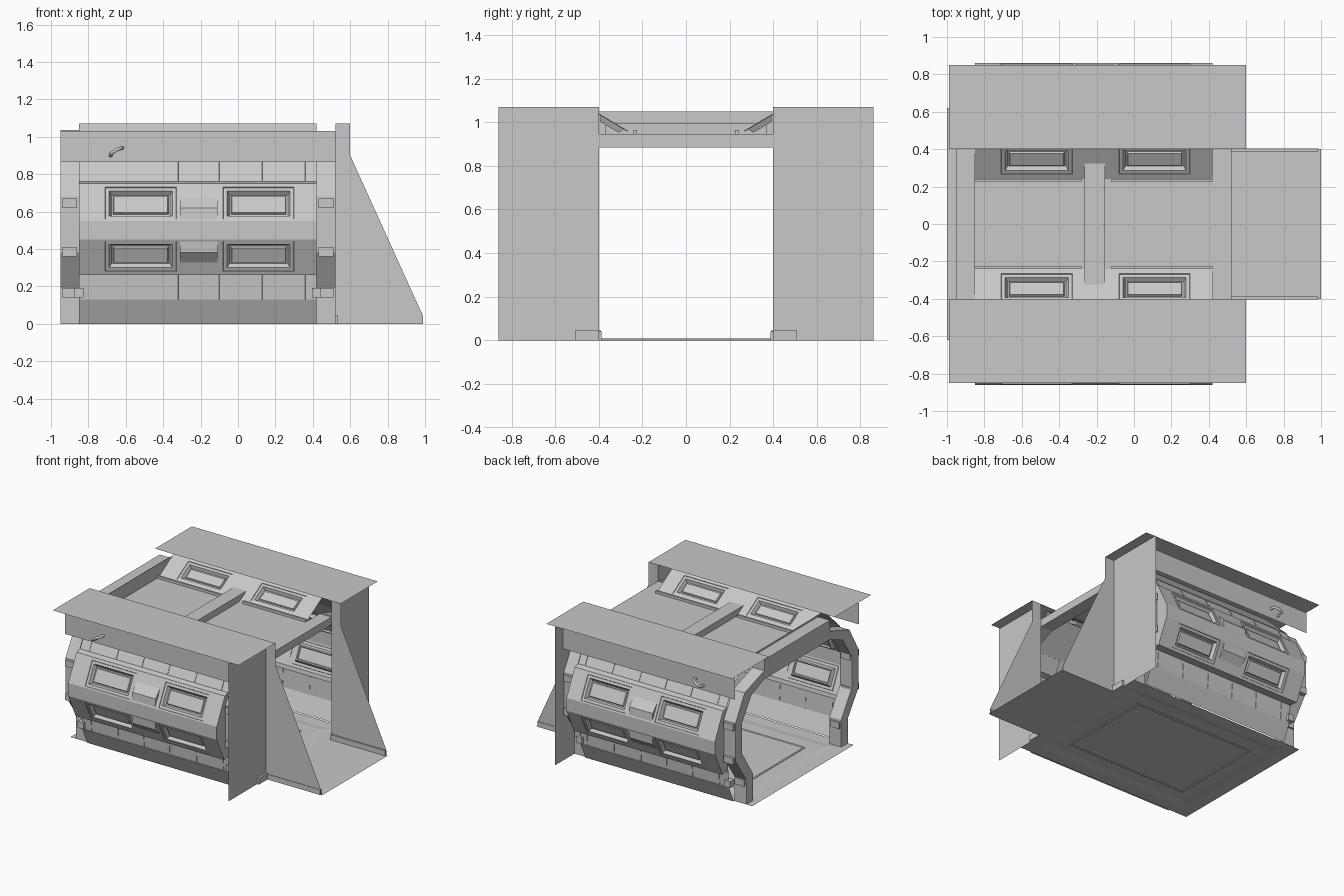
import bpy
import bmesh
from mathutils import Vector

cube = bpy.data.objects.get("Cube")
if cube:
    bpy.data.objects.remove(cube, do_unlink=True)

grey = bpy.data.materials.new("light_grey")
grey.use_nodes = True
COLOUR = (0.58, 0.58, 0.58, 1)
grey.diffuse_color = COLOUR
grey.node_tree.nodes["Principled BSDF"].inputs["Base Color"].default_value = COLOUR

LEFT, RIGHT = -0.85, 0.42        # chamber walls between the ribs
END = 0.52                       # end wall position
WINDOW_XS = (LEFT, -0.71, -0.33, -0.08, 0.30, RIGHT)
TILE_XS = (LEFT, -0.77, -0.54, -0.32, -0.10, 0.13, 0.36, RIGHT)


def finish(name, bm, mirror=True):
    mesh = bpy.data.meshes.new(name)
    bm.to_mesh(mesh)
    bm.free()
    mesh.materials.append(grey)
    ob = bpy.data.objects.new(name, mesh)
    bpy.context.collection.objects.link(ob)
    if mirror:
        mod = ob.modifiers.new("both_sides", 'MIRROR')
        mod.use_axis = (False, True, False)
        mod.use_mirror_merge = False
    return ob


def polygon(name, points, mirror=True, extrude=0.0):
    """Flat sheet through the points, or a prism extruded along x."""
    bm = bmesh.new()
    face = bm.faces.new([bm.verts.new(p) for p in points])
    if extrude:
        new = bmesh.ops.extrude_face_region(bm, geom=[face], use_keep_orig=True)
        verts = [v for v in new["geom"] if isinstance(v, bmesh.types.BMVert)]
        bmesh.ops.translate(bm, verts=verts, vec=(extrude, 0, 0))
        bmesh.ops.recalc_face_normals(bm, faces=bm.faces)
    return finish(name, bm, mirror)


def box(name, x, y, z, mirror=True):
    bm = bmesh.new()
    bmesh.ops.create_cube(bm, size=1)
    for v in bm.verts:
        v.co = Vector([(r[0] + r[1]) / 2 + c * (r[1] - r[0])
                       for r, c in zip((x, y, z), v.co)])
    return finish(name, bm, mirror)


def panel(name, a, b, xs, ts=(0, 1), out=(0, 1, 0), insets=(), mirror=True):
    """Sloped strip from a to b in (y, z), cut in cells; insets = (columns, row, steps)."""
    bm = bmesh.new()
    a, b = Vector(a), Vector(b)
    grid = [[bm.verts.new((x, *a.lerp(b, t))) for x in xs] for t in ts]
    cells = {}
    for r in range(len(ts) - 1):
        for c in range(len(xs) - 1):
            f = bm.faces.new((grid[r][c], grid[r][c + 1],
                              grid[r + 1][c + 1], grid[r + 1][c]))
            f.normal_update()
            if f.normal.dot(Vector(out)) < 0:
                f.normal_flip()
            cells[c, r] = f
    for columns, row, steps in insets:
        for c in columns:
            for width, depth in steps:
                bmesh.ops.inset_individual(bm, faces=[cells[c, row]],
                                           thickness=width, depth=depth)
    return finish(name, bm, mirror)


WINDOW = ((0.003, -0.004), (0.027, 0), (0.018, -0.025), (0.012, 0), (0.006, 0.012))
TILE = ((0.001, -0.003),)
windows = [((1, 3), 1, WINDOW)]
tiles = [(range(len(TILE_XS) - 1), 0, TILE)]

# Side walls: window panels, central band, tile rows and base
panel("upper_window_panel", (0.86, 0.55), (0.76, 0.75), WINDOW_XS,
      (0, 0.05, 0.9, 1), insets=windows)
panel("lower_window_panel", (0.86, 0.45), (0.77, 0.26), WINDOW_XS,
      (0, 0.05, 0.9, 1), insets=windows)
panel("middle_band", (0.86, 0.45), (0.86, 0.55), (LEFT, RIGHT))
panel("upper_shelf", (0.76, 0.75), (0.72, 0.76), (LEFT, RIGHT), out=(0, 0, 1))
panel("upper_tiles", (0.72, 0.76), (0.66, 0.87), TILE_XS, insets=tiles)
panel("shoulder", (0.66, 0.87), (0.45, 1.07), (LEFT, RIGHT))
panel("lower_shelf", (0.77, 0.26), (0.70, 0.27), (LEFT, RIGHT), out=(0, 0, -1))
panel("lower_tiles", (0.70, 0.27), (0.69, 0.13), TILE_XS, insets=tiles)
panel("base_strip", (0.69, 0.13), (0.63, 0), (LEFT, RIGHT))

# Wedge blocks between the windows, above and below the band
for level, sign in (("upper", 1), ("lower", -1)):
    profile = ((0.855, 0.06), (0.85, 0.12), (0.79, 0.185))
    polygon(f"{level}_wedge_block", [(-0.31, y, 0.5 + sign * z) for y, z in profile],
            extrude=0.2)

# Closed ends of the bulging wall
BULGE = ((0.86, 0.45), (0.86, 0.55), (0.76, 0.75), (0.72, 0.76), (0.70, 0.27), (0.77, 0.26))
for side, x in (("right", LEFT), ("left", RIGHT)):
    polygon(f"wall_end_cap_{side}", [(x, y, z) for y, z in BULGE])
    box(f"wall_bracket_{side}", (x - 0.025, x + 0.025), (0.66, 0.71), (0.14, 0.19))

# Ribs with joint collars at both ends
RIB = ((0.62, 0), (0.62, 0.19), (0.75, 0.38), (0.75, 0.68), (0.64, 0.87), (0.40, 0.95),
       (0.40, 0.885), (0.56, 0.82), (0.67, 0.65), (0.67, 0.41), (0.54, 0.21), (0.54, 0))
for side, x, top in (("right", -0.95, 1.035), ("left", RIGHT, 0.945)):
    polygon(f"rib_{side}", [(x, y, z) for y, z in RIB], extrude=0.1)
    box(f"ceiling_beam_{side}", (x, x + 0.1), (-0.4, 0.4), (0.885, top), mirror=False)
    for level, inner, outer, z in (("upper", 0.66, 0.77, 0.62),
                                   ("middle", 0.66, 0.77, 0.36),
                                   ("foot", 0.53, 0.635, 0.14)):
        box(f"{level}_collar_{side}", (x + 0.01, x + 0.09), (inner, outer), (z, z + 0.05))

# Ceiling: sloped windows, flat panels, rails, raised end and spine
panel("ceiling_window_panel", (0.24, 0.945), (0.45, 1.07), WINDOW_XS,
      (0, 0.12, 0.8, 1), out=(0, 0, 1), insets=windows)
panel("ceiling_panels", (-0.24, 0.945), (0.24, 0.945), (LEFT, -0.30, -0.11, RIGHT),
      out=(0, 0, 1), mirror=False)
polygon("ceiling_end", [(LEFT, -0.4, 0.945), (LEFT, 0.4, 0.945),
                        (LEFT, 0.4, 1.05), (LEFT, -0.4, 1.05)], mirror=False)
for side, x in (("right", (LEFT, -0.28)), ("left", (-0.12, RIGHT))):
    box(f"ceiling_rail_{side}", x, (0.225, 0.24), (0.94, 0.965))
box("ceiling_spine", (-0.265, -0.155), (-0.37, 0.37), (0.93, 0.995), mirror=False)

# Outer hanging band and roof plate
panel("hanging_band", (0.76, 0.865), (0.76, 1.03), (-0.95, END))
panel("roof_plate", (0.40, 1.07), (0.85, 1.07), (-0.99, 0.60), out=(0, 0, 1))

# End walls with wedge-shaped buttresses and feet
polygon("end_wall", [(END, 0.4, 0), (END, 0.86, 0), (END, 0.86, 1.07), (END, 0.4, 1.07)])
WEDGE = ((END, 0), (END, 1.07), (0.60, 1.07), (0.60, 0.90), (0.99, 0.04), (0.99, 0))
polygon("wedge_buttress", [(x, 0.4, z) for x, z in WEDGE])
box("wedge_foot", (END, 0.985), (0.388, 0.404), (0, 0.04))
box("wall_foot", (END, 0.535), (0.39, 0.51), (0, 0.045))

# Floor with a stepped centre, and the entrance floor
FLOOR = ((0.13, 0), (0.08, 0.008), (0.13, 0), (0.012, -0.006), (0.008, 0.006))
panel("floor", (-0.62, 0), (0.62, 0), (-1, END), out=(0, 0, 1),
      insets=[((0,), 0, FLOOR)], mirror=False)
panel("entrance_floor", (-0.4, 0), (0.4, 0), (END, 1), out=(0, 0, 1), mirror=False)

# Small bent pipe hooks on the hanging bands
for side, s in (("front", -1), ("back", 1)):
    curve = bpy.data.curves.new(f"pipe_hook_{side}", 'CURVE')
    curve.dimensions = '3D'
    curve.bevel_depth = 0.01
    curve.bevel_resolution = 2
    curve.use_fill_caps = True
    spline = curve.splines.new('POLY')
    path = ((-0.62, 0.75, 0.94), (-0.62, 0.79, 0.94), (-0.65, 0.81, 0.93),
            (-0.68, 0.81, 0.91), (-0.68, 0.76, 0.90))
    spline.points.add(len(path) - 1)
    for point, (x, y, z) in zip(spline.points, path):
        point.co = (x, s * y, z, 1)
    curve.materials.append(grey)
    bpy.context.collection.objects.link(bpy.data.objects.new(curve.name, curve))
